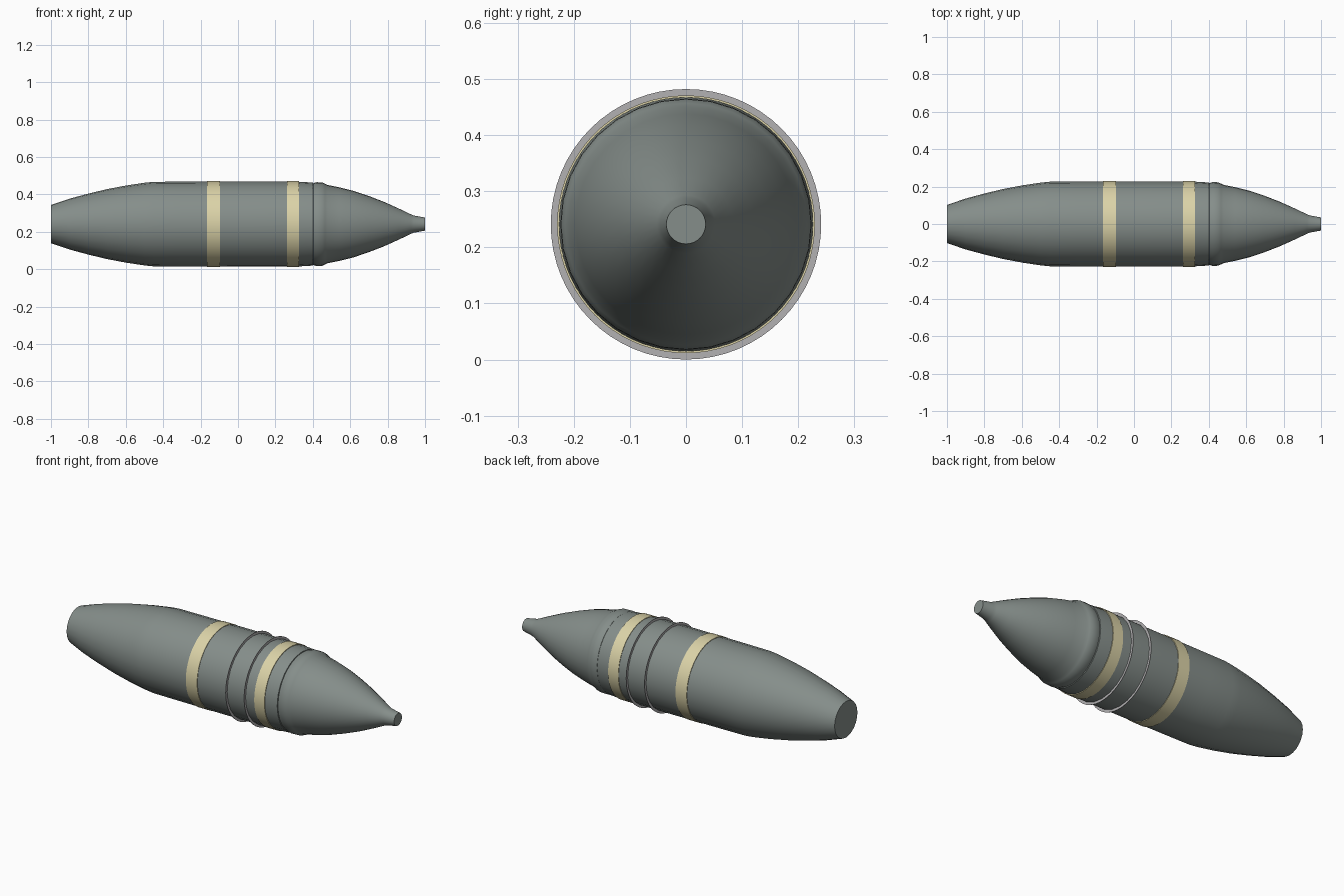
import bpy, bmesh, math

if "Cube" in bpy.data.objects:
    bpy.data.objects.remove(bpy.data.objects["Cube"])

AXIS_Z = 0.241


def material(name, rgb):
    m = bpy.data.materials.new(name)
    m.diffuse_color = (*rgb, 1)
    m.use_nodes = True
    m.node_tree.nodes["Principled BSDF"].inputs["Base Color"].default_value = m.diffuse_color
    return m


GREY = material("grey_green_paint", (0.235, 0.27, 0.255))
CREAM = material("cream_paint", (0.71, 0.65, 0.39))
STEEL = material("light_steel", (0.45, 0.44, 0.45))


def lathe(name, profile, sides, mat, capped=False):
    """Spin an (x, radius) profile round the long axis."""
    bm = bmesh.new()
    loops = []
    for x, r in profile:
        loops.append([bm.verts.new((x, r * math.sin(2 * math.pi * i / sides),
                                    AXIS_Z + r * math.cos(2 * math.pi * i / sides)))
                      for i in range(sides)])
    for a, b in zip(loops, loops[1:]):
        for i in range(sides):
            j = (i + 1) % sides
            bm.faces.new((a[i], a[j], b[j], b[i]))
    if capped:
        bm.faces.new(loops[0])
        bm.faces.new(loops[-1])
    bmesh.ops.recalc_face_normals(bm, faces=bm.faces)
    mesh = bpy.data.meshes.new(name)
    bm.to_mesh(mesh)
    bm.free()
    mesh.materials.append(mat)
    ob = bpy.data.objects.new(name, mesh)
    bpy.context.collection.objects.link(ob)
    bpy.ops.object.select_all(action='DESELECT')
    ob.select_set(True)
    bpy.context.view_layer.objects.active = ob
    bpy.ops.object.shade_smooth_by_angle(angle=math.radians(35))
    return ob


# Tapered tail and straight casing
lathe("casing", [(-1, 0.102), (-0.9, 0.136), (-0.8, 0.163), (-0.7, 0.187),
                 (-0.6, 0.206), (-0.5, 0.221), (-0.45, 0.226), (-0.3, 0.227),
                 (0.0, 0.228), (0.3, 0.228), (0.4, 0.222), (0.402, 0.212)],
      24, GREY, True)

# Curved nose with shoulder and flat-ended fuse tip
lathe("nose", [(0.398, 0.212), (0.403, 0.219), (0.42, 0.224), (0.45, 0.223),
               (0.465, 0.216), (0.48, 0.209), (0.54, 0.197), (0.62, 0.177),
               (0.7, 0.150), (0.78, 0.119), (0.86, 0.083), (0.925, 0.052),
               (0.94, 0.046), (1.0, 0.035)],
      32, GREY, True)

# Painted bands
for name, x0, x1 in (("rear_band", -0.165, -0.095), ("front_band", 0.262, 0.326)):
    lathe(name, [(x0, 0.226), (x0, 0.2297), (x1, 0.2297), (x1, 0.226)], 72, CREAM)

# Paper-thin driving rings that stand proud of the casing
for name, x in (("rear_ring", 0.09), ("front_ring", 0.205)):
    lathe(name, [(x, 0.222), (x, 0.241), (x + 0.002, 0.241), (x + 0.002, 0.222)],
          64, STEEL)
